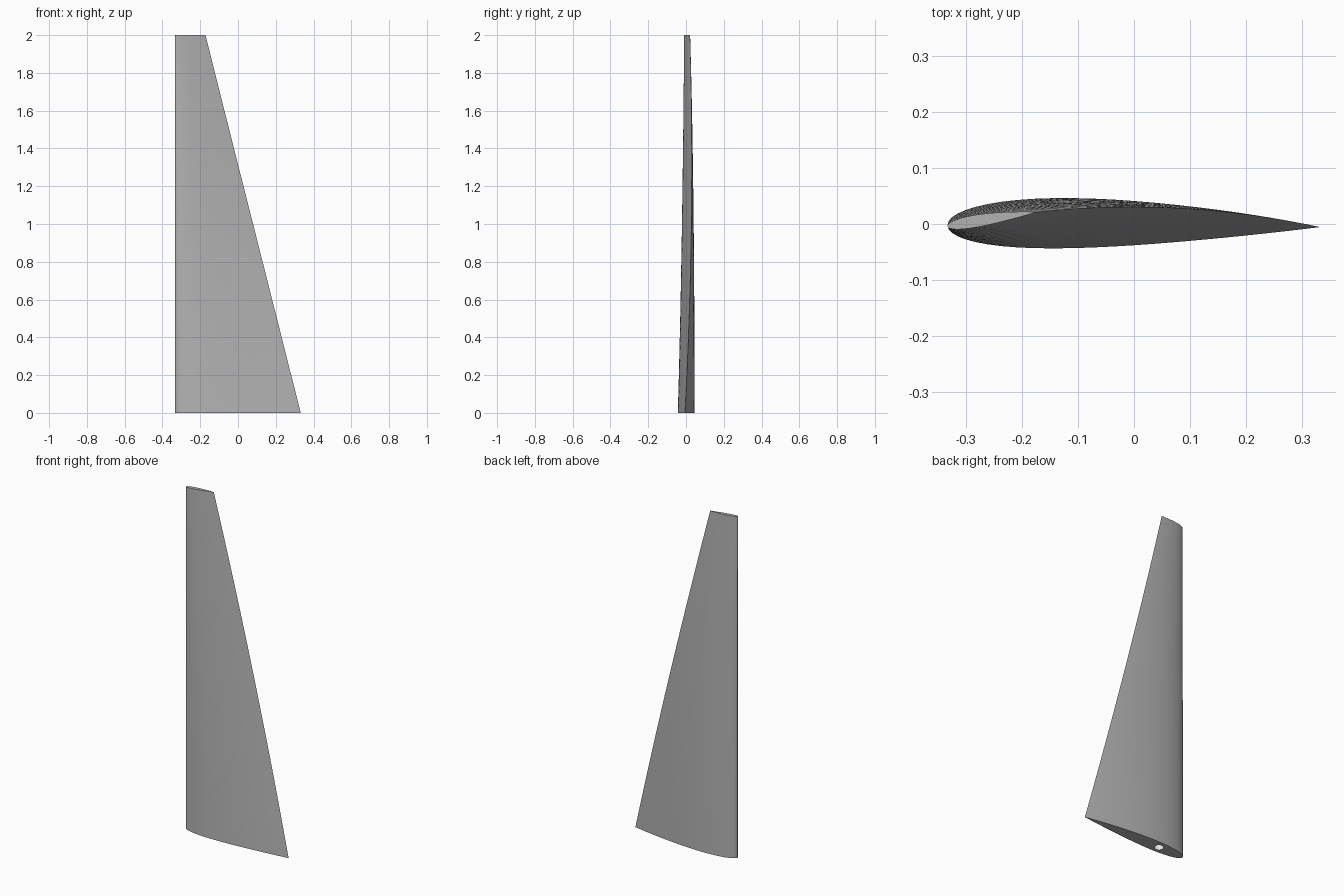
import bpy, bmesh
from math import sin, cos, pi, radians, sqrt

cube = bpy.data.objects.get("Cube")
if cube:
    bpy.data.objects.remove(cube, do_unlink=True)

HEIGHT, LEAD_X = 2.0, -0.333
ROOT_CHORD, TIP_CHORD = 0.665, 0.163
THICKNESS, CAMBER = 0.135, 0.008
STEPS, SPANS = 28, 24
HOLE_X, HOLE_RADIUS, HOLE_DEPTH, HOLE_SIDES = -0.17, 0.025, 0.3, 32


def material(name, value, roughness):
    mat = bpy.data.materials.new(name)
    mat.use_nodes = True
    color = (value, value, value, 1)
    mat.diffuse_color = color
    shader = mat.node_tree.nodes["Principled BSDF"]
    shader.inputs["Base Color"].default_value = color
    shader.inputs["Roughness"].default_value = roughness
    return mat


def airfoil():
    """Closed unit-chord section, from trailing edge over the top and back."""
    def surface(side, i):
        u = (1 - cos(pi * i / STEPS)) / 2
        half = 5 * THICKNESS * (0.2969 * sqrt(u) - 0.126 * u - 0.3516 * u**2
                                + 0.2843 * u**3 - 0.1036 * u**4)
        return u, side * half + 4 * CAMBER * u * (1 - u)
    upper = [surface(1, i) for i in range(STEPS, -1, -1)]
    lower = [surface(-1, i) for i in range(1, STEPS)]
    return upper + lower


def ring_faces(bm, low, high, index=0):
    n = len(low)
    for i in range(n):
        j = (i + 1) % n
        bm.faces.new((low[i], low[j], high[j], high[i])).material_index = index


bm = bmesh.new()
section = airfoil()

# Tapered, twisted skin lofted along a straight leading edge
rings = []
for s in range(SPANS + 1):
    t = s / SPANS
    chord = ROOT_CHORD + (TIP_CHORD - ROOT_CHORD) * t
    twist = radians(-0.3 + 9.3 * t)
    rings.append([bm.verts.new((LEAD_X + chord * (u * cos(twist) - v * sin(twist)),
                                -0.002 - 0.002 * t + chord * (u * sin(twist) + v * cos(twist)),
                                HEIGHT * t)) for u, v in section])
for low, high in zip(rings, rings[1:]):
    ring_faces(bm, low, high)
bm.faces.new(rings[-1])


# Round spar socket in the root face
def circle(z):
    angles = [2 * pi * i / HOLE_SIDES for i in range(HOLE_SIDES)]
    return [bm.verts.new((HOLE_X + HOLE_RADIUS * cos(a), HOLE_RADIUS * sin(a), z))
            for a in angles]


rim, end = circle(0), circle(HOLE_DEPTH)
ring_faces(bm, rim, end, 1)
bm.faces.new(end).material_index = 1

# Root face filled between the section outline and the socket rim
boundary = [e for e in bm.edges if e.is_boundary]
fill = bmesh.ops.triangle_fill(bm, use_beauty=True, use_dissolve=False, edges=boundary)
for item in fill["geom"]:
    if isinstance(item, bmesh.types.BMFace):
        item.material_index = 0
bmesh.ops.recalc_face_normals(bm, faces=bm.faces)

mesh = bpy.data.meshes.new("tapered_blade")
bm.to_mesh(mesh)
bm.free()
mesh.materials.append(material("blade grey", 0.45, 0.6))
mesh.materials.append(material("socket white", 0.95, 0.6))
blade = bpy.data.objects.new("tapered_blade", mesh)
bpy.context.collection.objects.link(blade)

bpy.ops.object.select_all(action="DESELECT")
blade.select_set(True)
bpy.context.view_layer.objects.active = blade
bpy.ops.object.shade_smooth_by_angle(angle=radians(30))
